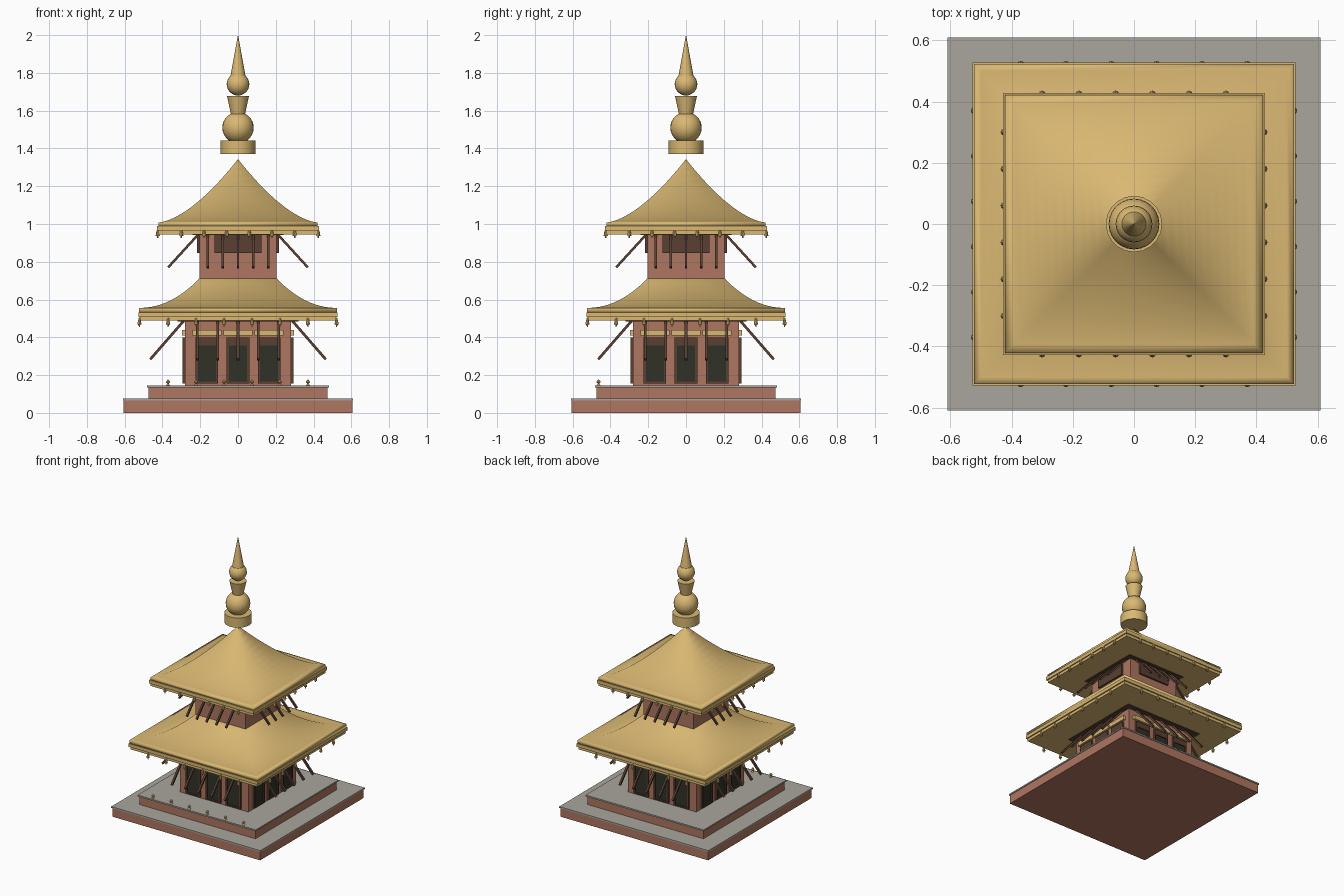
import bpy, bmesh, math
from mathutils import Matrix, Vector

cube = bpy.data.objects.get("Cube")
if cube:
    bpy.data.objects.remove(cube)


def material(name, rgb):
    m = bpy.data.materials.new(name)
    m.use_nodes = True
    m.diffuse_color = (*rgb, 1)
    m.node_tree.nodes["Principled BSDF"].inputs["Base Color"].default_value = (*rgb, 1)
    return m


gold = material("gold", (0.70, 0.48, 0.17))
brick = material("terracotta brick", (0.43, 0.18, 0.12))
stone = material("grey stone", (0.40, 0.38, 0.34))
wood = material("dark wood", (0.10, 0.05, 0.032))
panel = material("dark green panel", (0.03, 0.032, 0.02))

QUARTERS = [Matrix.Rotation(i * math.pi / 2, 4, "Z") for i in range(4)]
FRONT = QUARTERS[:1]


def finish(name, bm, mat, smooth=None):
    mesh = bpy.data.meshes.new(name)
    bmesh.ops.recalc_face_normals(bm, faces=bm.faces)
    bm.to_mesh(mesh)
    bm.free()
    mesh.materials.append(mat)
    ob = bpy.data.objects.new(name, mesh)
    bpy.context.collection.objects.link(ob)
    if smooth:
        bpy.ops.object.select_all(action="DESELECT")
        ob.select_set(True)
        bpy.context.view_layer.objects.active = ob
        bpy.ops.object.shade_smooth_by_angle(angle=math.radians(smooth))
    return ob


def boxes(name, mat, items, turns=FRONT):
    """items: (low corner, high corner), repeated on each turned side."""
    bm = bmesh.new()
    for turn in turns:
        for lo, hi in items:
            lo, hi = Vector(lo), Vector(hi)
            m = Matrix.Translation((lo + hi) / 2) @ Matrix.Diagonal((*(hi - lo), 1))
            bmesh.ops.create_cube(bm, size=1, matrix=turn @ m)
    return finish(name, bm, mat)


def slab(name, mat, half, z0, z1):
    return boxes(name, mat, [((-half, -half, z0), (half, half, z1))])


def bars(name, mat, xs, start, end, width, turns):
    """Square struts from start (y, z) to end (y, z) at each x."""
    bm = bmesh.new()
    for turn in turns:
        for x in xs:
            a, b = Vector((x, *start)), Vector((x, *end))
            rot = (b - a).to_track_quat("Z", "X").to_matrix().to_4x4()
            size = Matrix.Diagonal((width, width, (b - a).length, 1))
            bmesh.ops.create_cube(bm, size=1, matrix=turn @ Matrix.Translation((a + b) / 2) @ rot @ size)
    return finish(name, bm, mat)


def lathe(name, mat, profile, places=((0, 0, 0),), sides=24, turns=FRONT, smooth=35):
    """Turn (radius, z) points about z at each place."""
    bm = bmesh.new()
    for turn in turns:
        for place in places:
            rings = []
            for r, z in profile:
                rings.append([bm.verts.new(turn @ (Vector(place) + Vector((
                    r * math.cos(k * math.tau / sides), r * math.sin(k * math.tau / sides), z))))
                    for k in range(sides)])
            for low, high in zip(rings, rings[1:]):
                for k in range(sides):
                    j = (k + 1) % sides
                    bm.faces.new((low[k], low[j], high[j], high[k]))
            bm.faces.new(rings[0][::-1])
            bm.faces.new(rings[-1])
    bmesh.ops.remove_doubles(bm, verts=bm.verts, dist=1e-5)
    return finish(name, bm, mat, smooth)


def roof(name, eave, top, z_eave, z_top, power, rim):
    """Sweeping square roof, soft across its ridges."""
    steps = 14
    profile = [(eave, z_eave - rim)]
    for i in range(steps + 1):
        t = 1 - i / steps
        profile.append((top + (eave - top) * t, z_eave + (z_top - z_eave) * (1 - t) ** power))
    bm = bmesh.new()
    rings = [[bm.verts.new((h * sx, h * sy, z)) for sx, sy in ((-1, -1), (1, -1), (1, 1), (-1, 1))]
             for h, z in profile]
    for low, high in zip(rings, rings[1:]):
        for k in range(4):
            j = (k + 1) % 4
            bm.faces.new((low[k], low[j], high[j], high[k]))
    bm.faces.new(rings[0][::-1])
    if top > 0.01:
        bm.faces.new(rings[-1])
    return finish(name, bm, gold, 100)


def ball(r, z, count=10):
    return [(r * math.sin(math.pi * i / count), z - r * math.cos(math.pi * i / count))
            for i in range(count + 1)]


def spread(step, count):
    return [(i - (count - 1) / 2) * step for i in range(count)]


# Stepped plinth
slab("lower_plinth", brick, 0.605, 0, 0.065)
slab("lower_paving", stone, 0.61, 0.065, 0.075)
slab("upper_plinth", brick, 0.475, 0.075, 0.135)
slab("upper_paving", stone, 0.483, 0.135, 0.146)

# Lower storey with three doors per side
slab("lower_walls", brick, 0.28, 0.146, 0.50)
doors = spread(0.165, 3)
frames, leaves, lintels = [], [], []
for x in doors:
    for s in (-1, 1):
        frames.append(((x + s * 0.054 - 0.006, -0.294, 0.155), (x + s * 0.054 + 0.006, -0.275, 0.37)))
    frames.append(((x - 0.06, -0.294, 0.358), (x + 0.06, -0.275, 0.40)))
    frames.append(((x - 0.06, -0.294, 0.155), (x + 0.06, -0.275, 0.165)))
    leaves.append(((x - 0.048, -0.287, 0.165), (x + 0.048, -0.279, 0.358)))
    lintels.append(((x - 0.077, -0.297, 0.41), (x + 0.077, -0.275, 0.44)))
boxes("door_frames", wood, frames, QUARTERS)
boxes("door_leaves", panel, leaves, QUARTERS)
boxes("door_lintels", gold, lintels, QUARTERS)
bars("lower_struts", wood, spread(0.108, 5), (-0.285, 0.49), (-0.465, 0.283), 0.014, QUARTERS)

# Lower roof
roof("lower_roof", 0.523, 0.2, 0.556, 0.716, 2.1, 0.024)
slab("lower_eave_band", gold, 0.527, 0.508, 0.532)
slab("lower_eave_soffit", gold, 0.518, 0.488, 0.508)
slab("lower_ceiling", wood, 0.32, 0.484, 0.489)

# Upper storey with a wide window per side
slab("upper_walls", brick, 0.205, 0.70, 0.95)
boxes("upper_windows", wood, [((-0.125, -0.217, 0.847), (0.125, -0.2, 0.942))], QUARTERS)
bars("upper_struts", wood, spread(0.08, 5), (-0.21, 0.945), (-0.37, 0.77), 0.013, QUARTERS)

# Upper roof
roof("upper_roof", 0.422, 0.001, 1.008, 1.342, 1.6, 0.02)
slab("upper_eave_band", gold, 0.428, 0.965, 0.99)
slab("upper_eave_soffit", gold, 0.42, 0.945, 0.965)
slab("upper_ceiling", wood, 0.24, 0.941, 0.946)

# Hanging bells along the eaves
bell = [(0.003, -0.025), (0.004, -0.015), (0.011, -0.013), (0.008, 0.006), (0.002, 0.025)]
lathe("lower_bells", gold, bell, [(x, -0.522, 0.481) for x in spread(0.148, 6)], 8, QUARTERS)
lathe("upper_bells", gold, bell, [(x, -0.425, 0.95) for x in spread(0.12, 6)], 8, QUARTERS)

# Row of small lamps on the front step
lamp = [(0.011, 0), (0.004, 0.006), (0.004, 0.01), (0.012, 0.018), (0.002, 0.03)]
lathe("step_lamps", gold, lamp, [(x, -0.463, 0.146) for x in spread(0.148, 6)], 8)

# Finial
lathe("finial_base", gold, [(0.092, 1.37), (0.092, 1.442)], sides=20)
lathe("finial_large_ball", gold, ball(0.083, 1.51, 14))
lathe("finial_vase", gold, [(0.036, 1.575), (0.058, 1.677)])
lathe("finial_small_ball", gold, ball(0.06, 1.74, 12))
lathe("finial_spike", gold, [(0.04, 1.783), (0.0005, 2.0)])
